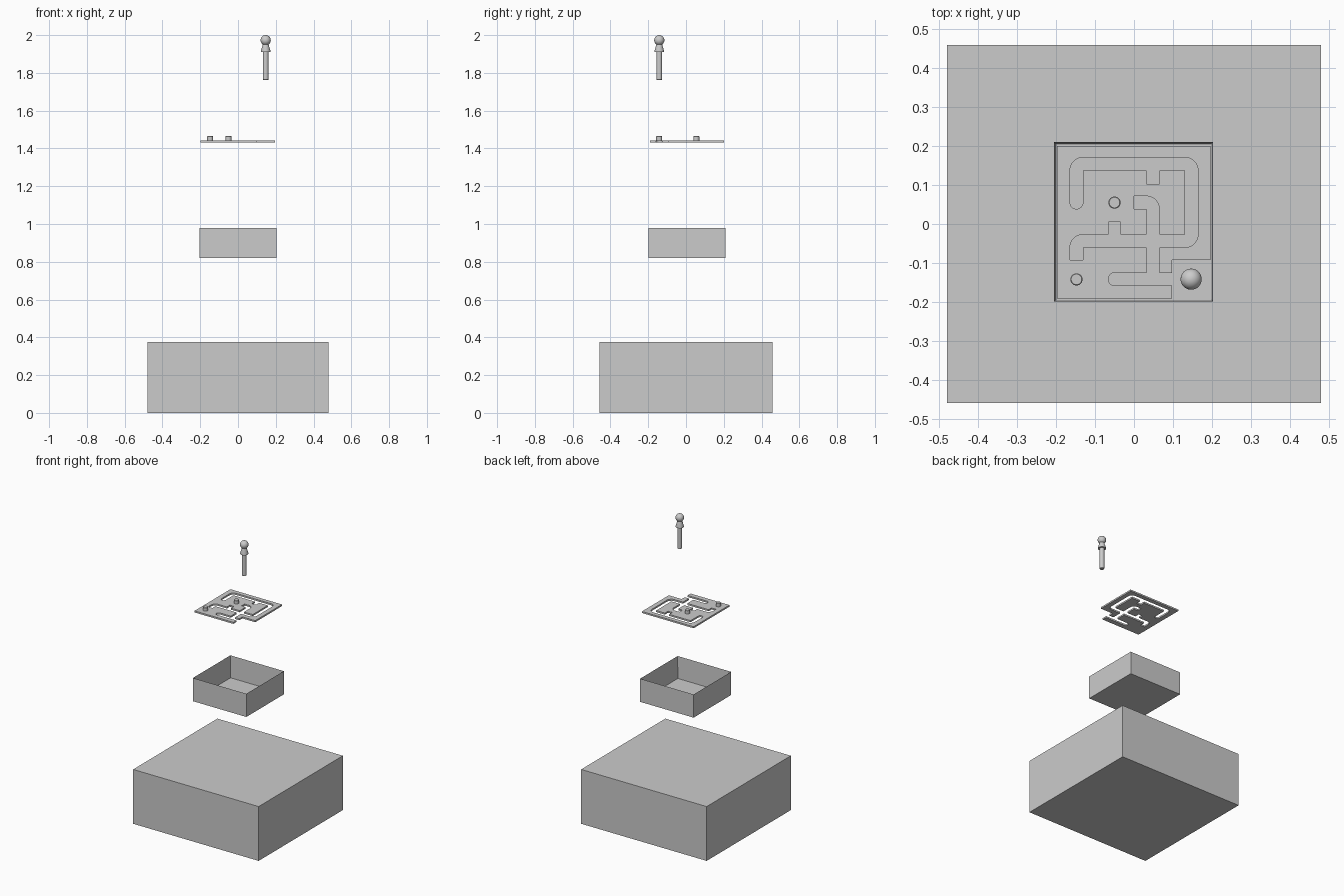
import bpy, bmesh
from math import pi, cos, sin
from mathutils import Vector

if "Cube" in bpy.data.objects:
    bpy.data.objects.remove(bpy.data.objects["Cube"])


def finish(bm, name):
    bmesh.ops.recalc_face_normals(bm, faces=bm.faces)
    me = bpy.data.meshes.new(name)
    bm.to_mesh(me)
    bm.free()
    ob = bpy.data.objects.new(name, me)
    bpy.context.collection.objects.link(ob)
    return ob


def smooth(ob):
    bpy.ops.object.select_all(action='DESELECT')
    ob.select_set(True)
    bpy.context.view_layer.objects.active = ob
    bpy.ops.object.shade_smooth_by_angle(angle=0.6)


def cuboid(bm, lo, hi):
    lo, hi = Vector(lo), Vector(hi)
    vs = bmesh.ops.create_cube(bm, size=1)['verts']
    for v in vs:
        v.co = (lo + hi) / 2 + v.co * (hi - lo)
    return vs


def lathe(name, profile, x, y, n=40):
    # Revolves (radius, z) points; end points sit on the axis
    bm = bmesh.new()
    vs = [bm.verts.new((x + r, y, z)) for r, z in profile]
    es = [bm.edges.new(p) for p in zip(vs, vs[1:])]
    bmesh.ops.spin(bm, geom=vs + es, cent=(x, y, 0), axis=(0, 0, 1),
                   angle=2 * pi, steps=n, use_duplicate=False)
    bmesh.ops.remove_doubles(bm, verts=bm.verts, dist=1e-5)
    ob = finish(bm, name)
    smooth(ob)
    return ob


def rounded(corners):
    # Replaces each (x, y, radius) corner with an arc
    pts = []
    n = len(corners)
    for i, c in enumerate(corners):
        p = Vector(c[:2])
        if len(c) == 2:
            pts.append(p)
            continue
        a = (Vector(corners[i - 1][:2]) - p).normalized()
        b = (Vector(corners[(i + 1) % n][:2]) - p).normalized()
        r, o = c[2], p + (a + b) * c[2]
        for k in range(9):
            t = k / 8 * pi / 2
            pts.append(o - b * r * cos(t) - a * r * sin(t))
    return pts


# Large outer box
bm = bmesh.new()
cuboid(bm, (-.479, -.459, 0), (.479, .459, .375))
finish(bm, "outer_box")

# Open tray: inset the top and push it down to the floor
bm = bmesh.new()
cuboid(bm, (-.205, -.199, .82), (.203, .21, .98))
bm.normal_update()
top = max(bm.faces, key=lambda f: f.calc_center_median().z)
bmesh.ops.inset_region(bm, faces=[top], thickness=.0065)
for v in top.verts:
    v.co.z = .828
finish(bm, "tray")

# Slotted maze plate: one continuous outline around slots and corner notch
E, R = .0165, .033
outline = [
    (-.198, -.191), (.098, -.191), (.098, -.158), (-.066, -.158, E),
    (-.066, -.125, E), (.032, -.125), (.032, -.060), (-.131, -.060),
    (-.131, -.092), (-.164, -.092), (-.164, -.027, R), (-.066, -.027),
    (-.066, .005), (-.034, .005), (-.034, -.027), (.032, -.027),
    (.032, .0385), (0, .0385), (0, .0715), (.065, .0715, R),
    (.065, -.027), (.131, -.027), (.131, .1375), (.065, .1375),
    (.065, .103), (.032, .103), (.032, .1375), (-.131, .1375),
    (-.131, .0385, E - 1e-4), (-.164, .0385, E - 1e-4), (-.164, .1705, R),
    (.164, .1705, R), (.164, -.060, R), (.065, -.060), (.065, -.125),
    (.098, -.125), (.098, -.092), (.196, -.092), (.196, .2), (-.198, .2)]
bm = bmesh.new()
pts = rounded(outline)
pts = [p for i, p in enumerate(pts) if (p - pts[i - 1]).length > 1e-5]
face = bm.faces.new([bm.verts.new((p.x, p.y, 1.431)) for p in pts])
ext = bmesh.ops.extrude_face_region(bm, geom=[face], use_keep_orig=True)
for g in ext['geom']:
    if isinstance(g, bmesh.types.BMVert):
        g.co.z = 1.442
smooth(finish(bm, "maze_plate"))

# Two short pegs on the plate
for i, (x, y) in enumerate([(-.1475, -.142), (-.05, .055)]):
    lathe(f"peg_{i + 1}", [(0, 1.441), (.0155, 1.441), (.0155, 1.464),
                           (.0135, 1.4665), (0, 1.4665)], x, y)

# Playing piece: pin, flared skirt and ball head
HX, HY = .1465, -.1415
lathe("piece_pin", [(0, 1.762), (.0135, 1.762), (.015, 1.764),
                    (.015, 1.915), (0, 1.915)], HX, HY)
lathe("piece_skirt", [(0, 1.91), (.026, 1.91), (.026, 1.914),
                      (.014, 1.955), (0, 1.955)], HX, HY)
head = [(.027 * sin(pi * k / 20), 1.973 - .027 * cos(pi * k / 20))
        for k in range(21)]
lathe("piece_head", head, HX, HY)
